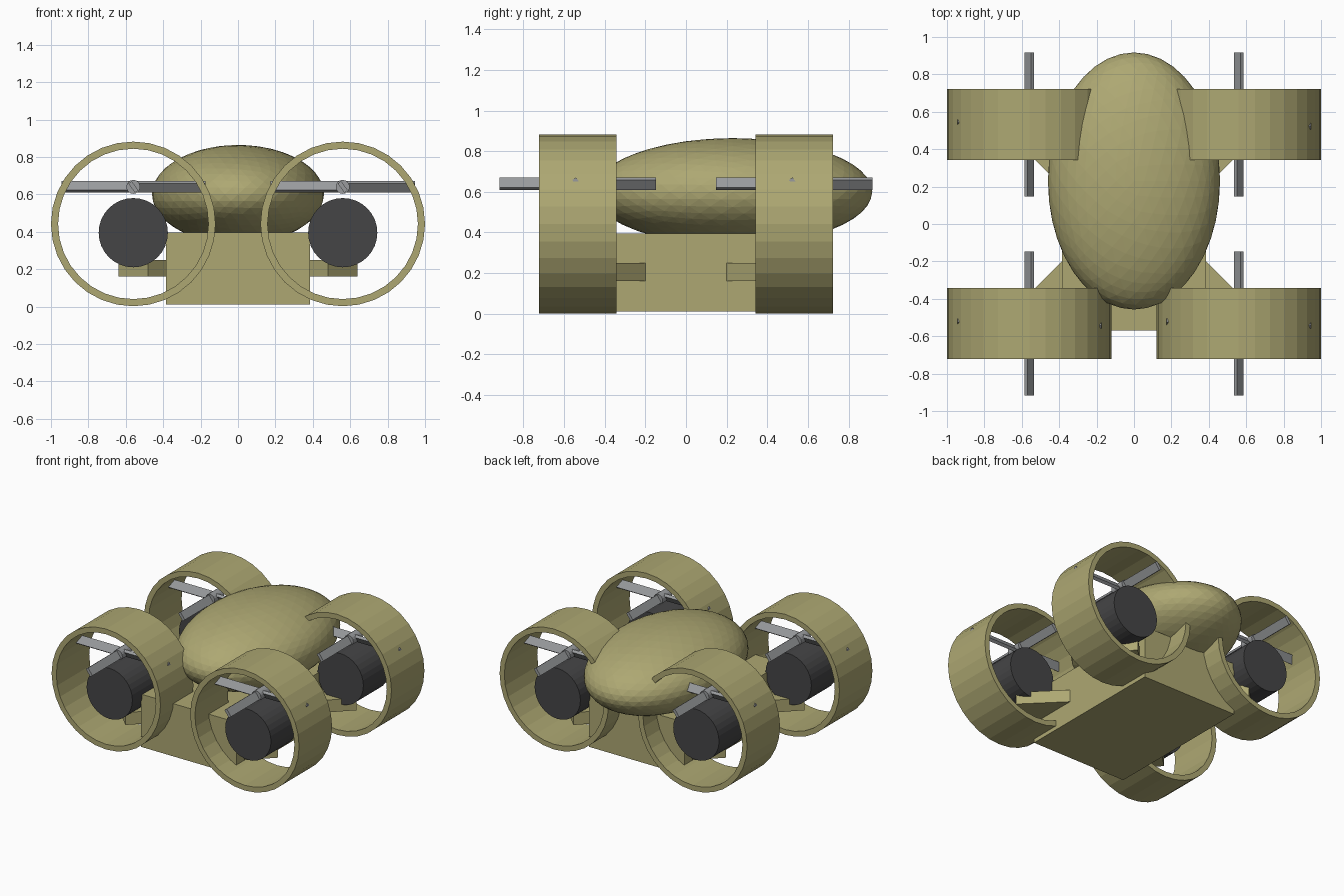
import bpy, bmesh, math
from mathutils import Matrix, Vector

if "Cube" in bpy.data.objects:
    bpy.data.objects.remove(bpy.data.objects["Cube"])


def material(name, rgb):
    m = bpy.data.materials.new(name)
    m.diffuse_color = (*rgb, 1)
    m.use_nodes = True
    m.node_tree.nodes["Principled BSDF"].inputs["Base Color"].default_value = m.diffuse_color
    return m


OLIVE = material("olive", (0.42, 0.39, 0.17))
DARK = material("dark_grey", (0.06, 0.06, 0.062))
METAL = material("metal_grey", (0.32, 0.33, 0.34))
ALONG_Y = Matrix.Rotation(math.pi / 2, 4, 'X')


def finish(bm, name, mat):
    bmesh.ops.recalc_face_normals(bm, faces=bm.faces)
    me = bpy.data.meshes.new(name)
    bm.to_mesh(me)
    bm.free()
    me.materials.append(mat)
    ob = bpy.data.objects.new(name, me)
    bpy.context.collection.objects.link(ob)
    return ob


def add_box(bm, size, mtx):
    bmesh.ops.create_cube(bm, size=1, matrix=mtx @ Matrix.Diagonal((*size, 1)))


def cylinder_y(name, r, length, loc, mat, sides=32):
    bm = bmesh.new()
    bmesh.ops.create_cone(bm, cap_ends=True, segments=sides, radius1=r, radius2=r,
                          depth=length, matrix=Matrix.Translation(loc) @ ALONG_Y)
    return finish(bm, name, mat)


def duct(name, r_out, r_in, length, loc, mat, sides=32):
    # rectangular profile swept around the y axis
    bm = bmesh.new()
    h = length / 2
    profile = [(r_out, -h), (r_out, h), (r_in, h), (r_in, -h)]
    rings = []
    for i in range(sides):
        a = 2 * math.pi * i / sides
        rings.append([bm.verts.new(Vector(loc) + Vector((r * math.cos(a), y, r * math.sin(a))))
                      for r, y in profile])
    for i in range(sides):
        p, q = rings[i], rings[(i + 1) % sides]
        for j in range(4):
            k = (j + 1) % 4
            bm.faces.new((p[j], p[k], q[k], q[j]))
    return finish(bm, name, mat)


# lower hull
bm = bmesh.new()
add_box(bm, (0.77, 1.14, 0.385), Matrix.Translation((0, 0, 0.2025)))
finish(bm, "lower_hull", OLIVE)

# rounded upper cabin
bm = bmesh.new()
bmesh.ops.create_icosphere(bm, subdivisions=4, radius=1,
                           matrix=Matrix.Translation((0, 0.23, 0.6))
                           @ Matrix.Diagonal((0.46, 0.687, 0.264, 1)))
finish(bm, "cabin", OLIVE)

# four ducted rotor units
for sy, end in ((-1, "front"), (1, "rear")):
    for sx, side in ((-1, "left"), (1, "right")):
        tag = f"{end}_{side}"
        x, y = 0.56 * sx, 0.533 * sy

        duct("duct_" + tag, 0.44, 0.402, 0.38, (x, y, 0.442), OLIVE)
        cylinder_y("motor_" + tag, 0.185, 0.30, (x, y, 0.395), DARK)
        cylinder_y("hub_" + tag, 0.037, 0.11, (x, y, 0.64), METAL, 16)

        # diagonal arm from hull to duct centre
        bm = bmesh.new()
        length = 0.6
        d = Vector((sx, sy, 0)).normalized()
        c = Vector((x, y, 0.205)) - d * length / 2
        add_box(bm, (length, 0.225, 0.09),
                Matrix.Translation(c) @ Matrix.Rotation(math.atan2(sy, sx), 4, 'Z'))
        finish(bm, "arm_" + tag, OLIVE)

        # four pitched rotor blades
        bm = bmesh.new()
        for i in range(4):
            add_box(bm, (0.385, 0.06, 0.022),
                    Matrix.Translation((x, y, 0.64))
                    @ Matrix.Rotation(i * math.pi / 2, 4, 'Z')
                    @ Matrix.Translation((0.1925, 0, 0))
                    @ Matrix.Rotation(math.radians(-54), 4, 'X'))
        finish(bm, "rotor_blades_" + tag, METAL)
